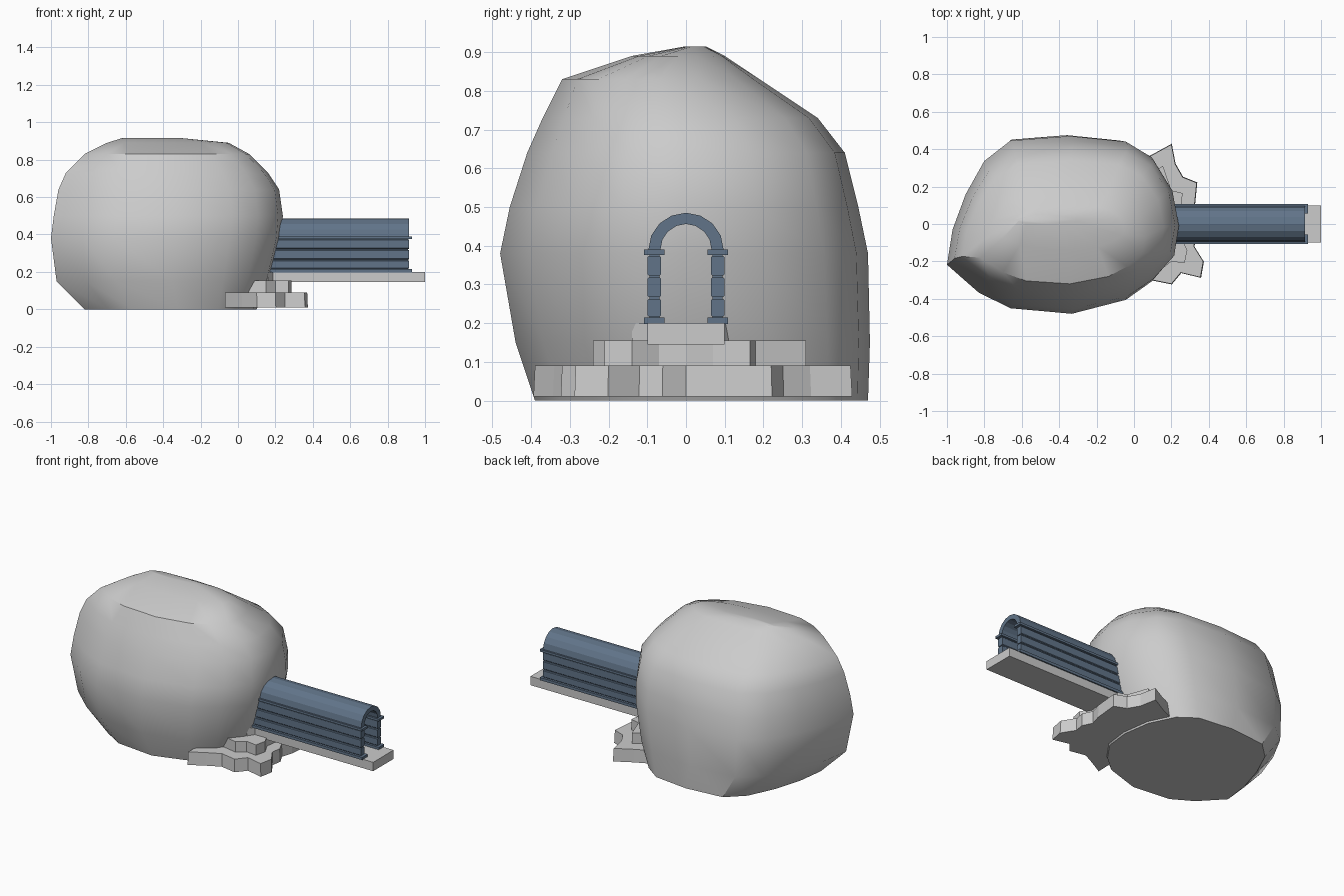
import bpy, bmesh, math

default = bpy.data.objects.get("Cube")
if default:
    bpy.data.objects.remove(default, do_unlink=True)


def material(name, color):
    m = bpy.data.materials.new(name)
    m.use_nodes = True
    m.diffuse_color = (*color, 1)
    m.node_tree.nodes["Principled BSDF"].inputs["Base Color"].default_value = (*color, 1)
    return m


STONE = material("grey stone", (0.6, 0.6, 0.6))
BLUE = material("slate blue", (0.12, 0.175, 0.25))


def finish(bm, name, mat):
    bmesh.ops.recalc_face_normals(bm, faces=bm.faces)
    me = bpy.data.meshes.new(name)
    bm.to_mesh(me)
    bm.free()
    me.materials.append(mat)
    ob = bpy.data.objects.new(name, me)
    bpy.context.collection.objects.link(ob)
    return ob


def loft(name, rings, mat):
    """Skin a list of equal-length closed rings and cap both ends."""
    bm = bmesh.new()
    loops = [[bm.verts.new(p) for p in r] for r in rings]
    n = len(loops[0])
    for a, b in zip(loops, loops[1:]):
        for i in range(n):
            j = (i + 1) % n
            bm.faces.new((a[i], a[j], b[j], b[i]))
    bm.faces.new(loops[0])
    bm.faces.new(loops[-1])
    return finish(bm, name, mat)


def slab(name, outline, z0, z1, mat, grow=1.0):
    """Flat plate with a slightly wider foot when grow is above one."""
    return loft(name, [[(x * grow, y * grow, z0) for x, y in outline],
                       [(x, y, z1) for x, y in outline]], mat)


def along_x(name, profile, x0, x1, mat):
    return loft(name, [[(x, y, z) for y, z in profile] for x in (x0, x1)], mat)


def box(name, x0, x1, y0, y1, z0, z1, mat):
    return along_x(name, [(y0, z0), (y1, z0), (y1, z1), (y0, z1)], x0, x1, mat)


# Boulder: one plan outline refitted to the extents of each level
plan = [(-1, -.21), (-.97, -.02), (-.9, .17), (-.8, .35), (-.66, .46), (-.34, .485),
        (-.04, .455), (.1, .37), (.2, .2), (.235, 0), (.21, -.17), (.1, -.3),
        (-.04, -.4), (-.33, -.475), (-.66, -.445), (-.83, -.36)]
levels = [  # z, x min, x max, y min, y max
    (0, -.82, .10, -.39, .47), (.15, -.97, .175, -.44, .475),
    (.38, -1, .23, -.48, .47), (.50, -.985, .24, -.455, .445),
    (.64, -.96, .22, -.41, .41), (.73, -.92, .16, -.37, .34),
    (.83, -.82, .06, -.32, .19), (.89, -.70, -.05, -.14, .10),
    (.915, -.62, -.30, .0, .05)]
rings = []
for z, xa, xb, ya, yb in levels:
    rings.append([(xa + (xb - xa) * (x + 1) / 1.235,
                   ya + (yb - ya) * (y + .475) / .96, z) for x, y in plan])
boulder = loft("boulder", rings, STONE)
bpy.ops.object.select_all(action='DESELECT')
boulder.select_set(True)
bpy.context.view_layer.objects.active = boulder
bpy.ops.object.shade_smooth_by_angle(angle=math.radians(40))

# Stepped rock ledges at the entrance
lower = [(-.07, -.39), (.02, -.34), (.1, -.3), (.2, -.32), (.25, -.26), (.355, -.285),
         (.37, -.2), (.32, -.12), (.33, -.06), (.30, 0), (.32, .07), (.335, .22),
         (.26, .25), (.22, .32), (.2, .425), (.1, .37), (-.05, .3)]
middle = [(.05, -.22), (.15, -.24), (.2, -.2), (.27, -.21), (.285, -.14), (.25, -.07),
          (.26, 0), (.25, .07), (.26, .165), (.2, .18), (.155, .31), (.05, .25)]
upper = [(.05, -.13), (.16, -.14), (.2, -.08), (.2, .08), (.16, .11), (.05, .11)]
slab("lower_ledge", lower, .01, .09, STONE, 1.01)
slab("middle_ledge", middle, .09, .155, STONE)
slab("upper_ledge", upper, .155, .2, STONE)

# Walkway
box("walkway", .08, 1, -.1, .1, .145, .2, STONE)

# Tunnel walls: stacked courses with a foot and a cornice on each side
for side, s in (("left", 1), ("right", -1)):
    box(side + "_foot", .08, .93, s * .055, s * .108, .198, .215, BLUE)
    box(side + "_cornice", .08, .93, s * .055, s * .108, .376, .39, BLUE)
    box(side + "_wall_core", .08, .91, s * .068, s * .094, .21, .38, BLUE)
    for i, (za, zb) in enumerate(((.217, .262), (.267, .318), (.323, .374))):
        c = .004
        prof = [(.068, za), (.096, za), (.1, za + c), (.1, zb - c), (.096, zb),
                (.068, zb), (.064, zb - c), (.064, za + c)]
        along_x(f"{side}_course_{i + 1}", [(s * y, z) for y, z in prof], .08, .915, BLUE)

# Faceted vaulted roof
steps = [math.pi * i / 8 for i in range(9)]
arc = [(.097 * math.cos(a), .39 + .095 * math.sin(a)) for a in steps]
arc += [(.066 * math.cos(a), .39 + .066 * math.sin(a)) for a in reversed(steps)]
along_x("vaulted_roof", arc, .08, .915, BLUE)
